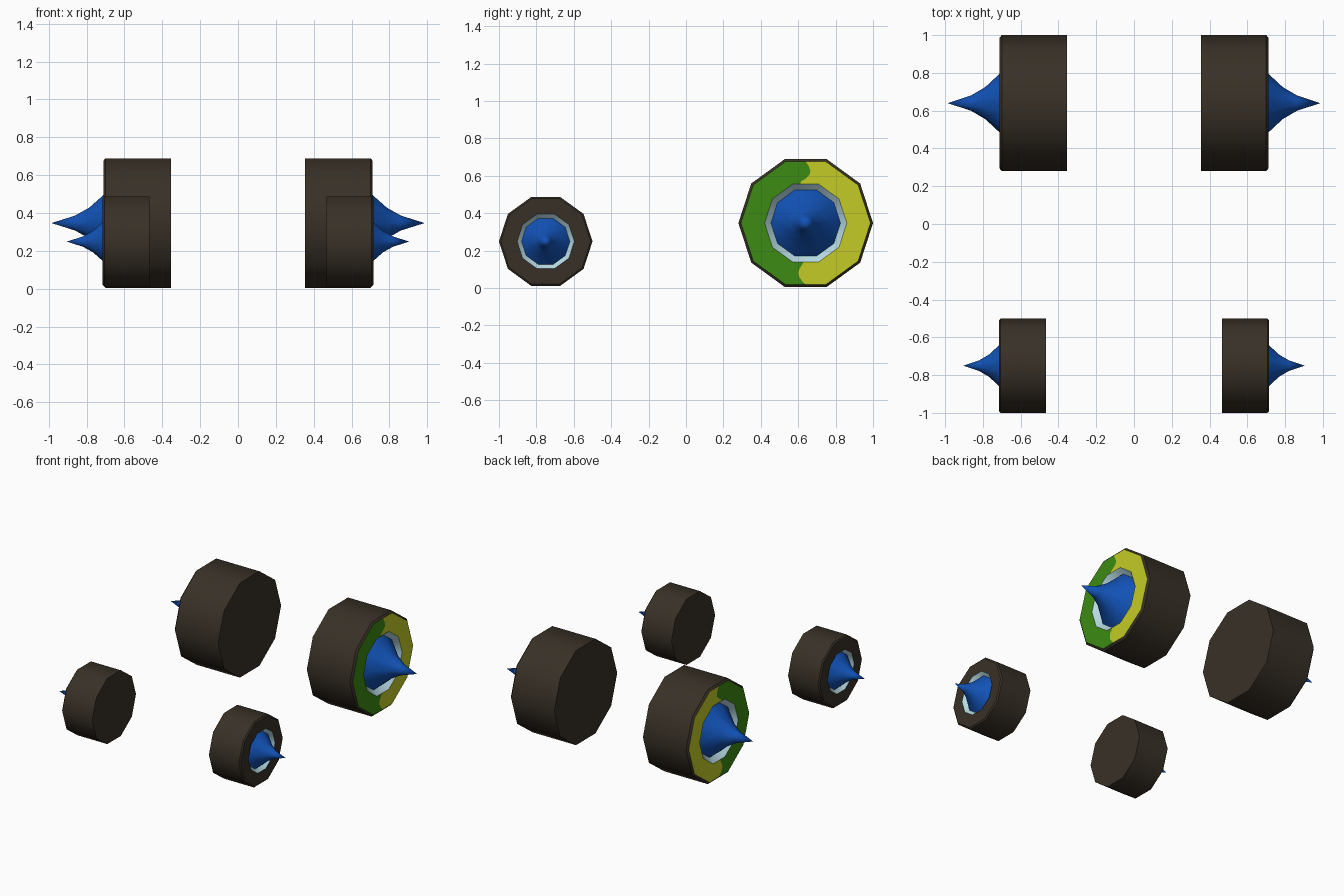
import bpy, math

if "Cube" in bpy.data.objects:
    bpy.data.objects.remove(bpy.data.objects["Cube"])

SIDES = 10


def material(name, rgb):
    m = bpy.data.materials.new(name)
    m.diffuse_color = (*rgb, 1)
    m.use_nodes = True
    m.node_tree.nodes["Principled BSDF"].inputs["Base Color"].default_value = m.diffuse_color
    return m


RUBBER = material("dark brown rubber", (0.040, 0.030, 0.020))
BLUE = material("blue", (0.006, 0.085, 0.47))
SILVER = material("pale blue silver", (0.47, 0.70, 0.77))
GREEN = material("green", (0.045, 0.26, 0.006))
YELLOW = material("yellow", (0.55, 0.60, 0.018))


def make(name, verts, faces, mats):
    me = bpy.data.meshes.new(name)
    me.from_pydata(verts, [], faces)
    for m in mats:
        me.materials.append(m)
    ob = bpy.data.objects.new(name, me)
    bpy.context.collection.objects.link(ob)
    bpy.ops.object.select_all(action='DESELECT')
    bpy.context.view_layer.objects.active = ob
    ob.select_set(True)
    bpy.ops.object.shade_smooth_by_angle(angle=math.radians(40))
    # the left wheel mirrors the right one
    ob.modifiers.new("mirror", 'MIRROR').use_axis[0] = True
    return ob


def lathe(name, profile, origin, s, mat):
    """Turn an (x, radius) profile about the axle through origin."""
    ox, oy, oz = origin
    verts, rings, faces = [], [], []
    for x, r in profile:
        n = SIDES if r > 0 else 1
        rings.append([len(verts) + i % n for i in range(SIDES)])
        for i in range(n):
            a = 2 * math.pi * i / SIDES
            verts.append((ox + s * x, oy + s * r * math.cos(a), oz + s * r * math.sin(a)))
    for a, b in zip(rings, rings[1:]):
        for i in range(SIDES):
            j = (i + 1) % SIDES
            faces.append(list(dict.fromkeys((a[i], a[j], b[j], b[i]))))
    return make(name, verts, faces, [mat])


R_OUT, R_HUB = 0.346, 0.22     # painted side wall limits


def side_paint(origin, s):
    """Two-tone side wall split by a wavy line."""
    ox, oy, oz = origin
    c = math.cos(math.pi / SIDES)
    top = [(0, R_OUT * c), (0.016, 0.305), (0.025, 0.280), (0.021, 0.258),
           (-0.004, 0.235), (-0.026, 0.222), (-0.028, R_HUB * c)]
    bottom = [(-0.012, -R_HUB * c), (-0.024, -0.230), (-0.036, -0.250),
              (-0.039, -0.270), (-0.034, -0.290), (-0.018, -0.312), (0, -R_OUT * c)]

    def arc(r, degs):
        return [(r * math.cos(math.radians(d)), r * math.sin(math.radians(d))) for d in degs]

    right = (72, 36, 0, -36, -72)
    left = (108, 144, 180, 216, 252)
    yellow = top + arc(R_HUB, right) + bottom + arc(R_OUT, right[::-1])
    green = top + arc(R_HUB, left) + bottom + arc(R_OUT, left[::-1])
    green.reverse()
    pts = yellow + green
    n = len(yellow)
    ob = make("side_wall_paint", [(ox, oy + s * y, oz + s * z) for y, z in pts],
              [list(range(n)), list(range(n, len(pts)))], [YELLOW, GREEN])
    ob.data.polygons[1].material_index = 1


def wheel(label, origin, s, painted):
    # tyre: flat inner cap, tread, small chamfer, side wall
    tyre = [(-0.357, 0), (-0.357, 0.36), (-0.012, 0.36), (0, R_OUT)]
    if not painted:
        tyre.append((0, R_HUB))
    lathe(label + "_tyre", tyre, origin, s, RUBBER)
    if painted:
        side_paint(origin, s)
    # sunken rim and flared spike hub cap
    lathe(label + "_rim", [(0, R_HUB), (-0.036, 0.185)], origin, s, SILVER)
    lathe(label + "_hub_spike", [(-0.036, 0.187), (0, 0.155), (0.075, 0.085),
                                 (0.15, 0.041), (0.274, 0)], origin, s, BLUE)


wheel("rear_wheel", (0.712, 0.64, 0.347), 1.0, True)
wheel("front_wheel", (0.715, -0.75, 0.249), 0.25 / 0.36, False)
